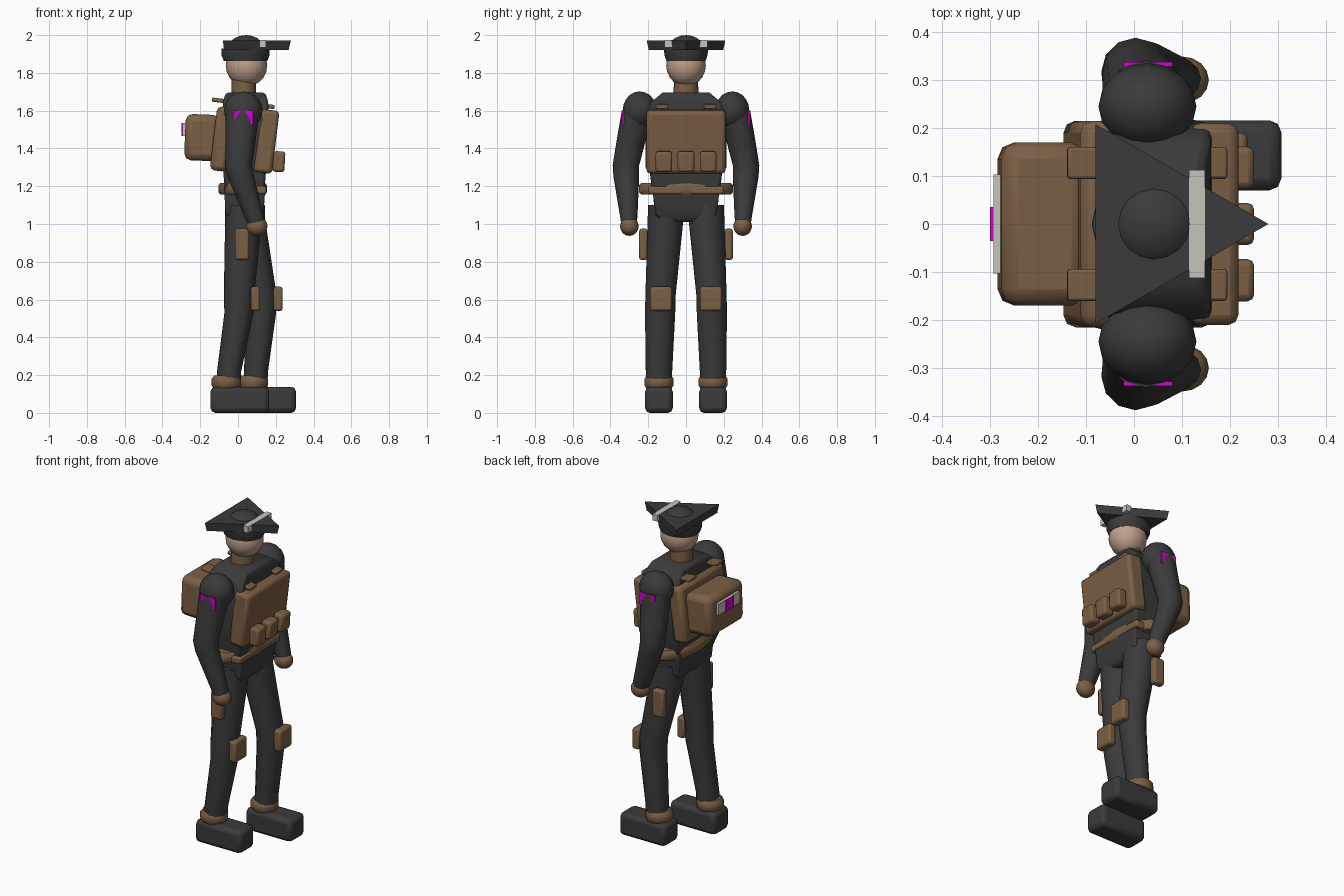
import bpy, bmesh, math
from mathutils import Vector

cube = bpy.data.objects.get("Cube")
if cube:
    bpy.data.objects.remove(cube, do_unlink=True)


def material(name, rgb):
    m = bpy.data.materials.new(name)
    m.use_nodes = True
    color = (*rgb, 1)
    m.diffuse_color = color
    bsdf = m.node_tree.nodes["Principled BSDF"]
    bsdf.inputs["Base Color"].default_value = color
    bsdf.inputs["Roughness"].default_value = 0.8
    return m


DARK = material("charcoal cloth", (0.043, 0.043, 0.043))
BROWN = material("brown leather", (0.2, 0.115, 0.058))
SKIN = material("skin", (0.52, 0.35, 0.26))
WHITE = material("off white", (0.56, 0.55, 0.5))
MAGENTA = material("magenta", (0.68, 0.0, 0.68))


def finish(name, bm, mat, bevel=0, smooth=40):
    bmesh.ops.recalc_face_normals(bm, faces=bm.faces)
    mesh = bpy.data.meshes.new(name)
    bm.to_mesh(mesh)
    bm.free()
    mesh.materials.append(mat)
    ob = bpy.data.objects.new(name, mesh)
    bpy.context.collection.objects.link(ob)
    if bevel:
        mod = ob.modifiers.new("Bevel", "BEVEL")
        mod.width, mod.segments = bevel, 2
        mod.limit_method, mod.angle_limit = "ANGLE", math.radians(40)
    bpy.ops.object.select_all(action="DESELECT")
    bpy.context.view_layer.objects.active = ob
    ob.select_set(True)
    if smooth:
        bpy.ops.object.shade_smooth_by_angle(angle=math.radians(smooth))
    return ob


def box(name, x, y, z, mat, bevel=0.012, tilt=0):
    """Box from (min, max) ranges, tilted about the y axis."""
    bm = bmesh.new()
    bmesh.ops.create_cube(bm, size=1)
    for v in bm.verts:
        v.co = Vector([c * (r[1] - r[0]) for c, r in zip(v.co, (x, y, z))])
    ob = finish(name, bm, mat, bevel, smooth=25)
    ob.location = [(r[0] + r[1]) / 2 for r in (x, y, z)]
    ob.rotation_euler.y = tilt
    return ob


def ball(name, center, radii, mat):
    bm = bmesh.new()
    bmesh.ops.create_uvsphere(bm, u_segments=16, v_segments=10, radius=1)
    for v in bm.verts:
        v.co = Vector([c * r for c, r in zip(v.co, radii)]) + Vector(center)
    return finish(name, bm, mat)


def loft(name, rings, mat, sides=12, bevel=0, phase=0.0):
    """Stack of horizontal rings given as (x, y, z, radius x, radius y)."""
    bm = bmesh.new()
    loops = []
    for x, y, z, rx, ry in rings:
        angles = [phase + math.tau * i / sides for i in range(sides)]
        loops.append([bm.verts.new((x + rx * math.cos(a), y + ry * math.sin(a), z))
                      for a in angles])
    for low, high in zip(loops, loops[1:]):
        for i in range(sides):
            j = (i + 1) % sides
            bm.faces.new((low[i], low[j], high[j], high[i]))
    bm.faces.new(loops[0])
    bm.faces.new(loops[-1])
    return finish(name, bm, mat, bevel)


def block(name, rings, mat, bevel):
    """Square-section loft, half sizes given as (x, z, half x, half y)."""
    r = math.sqrt(2)
    return loft(name, [(x, 0, z, hx * r, hy * r) for x, z, hx, hy in rings],
                mat, 4, bevel, math.pi / 4)


def span(c, half):
    return (c - half, c + half)


# Legs in mid stride: hip, knee and ankle x for each side
for side, s, hip, knee, ankle in (("right", -1, 0.03, 0.005, -0.05),
                                  ("left", 1, 0.045, 0.125, 0.092)):
    loft(side + "_leg", [
        (ankle, s * 0.143, 0.13, 0.063, 0.068),
        (ankle + 0.003, s * 0.143, 0.22, 0.064, 0.07),
        (knee, s * 0.137, 0.53, 0.077, 0.08),
        (knee, s * 0.135, 0.62, 0.08, 0.08),
        (hip, s * 0.108, 1.03, 0.098, 0.095),
        (hip, s * 0.105, 1.1, 0.098, 0.095)], DARK)
    box(side + "_boot", span(ankle + 0.06, 0.155), span(s * 0.143, 0.073),
        (0, 0.138), DARK, 0.025)
    loft(side + "_boot_cuff", [
        (ankle - 0.012, s * 0.143, z, r, r)
        for z, r in ((0.13, 0.066), (0.145, 0.078), (0.18, 0.078), (0.197, 0.064))], BROWN)
    box(side + "_knee_pad", span(knee + 0.087, 0.024), span(s * 0.132, 0.058),
        (0.54, 0.668), BROWN)
    box(side + "_thigh_pouch", span(0.022, 0.037), span(s * 0.226, 0.022),
        (0.81, 0.975), BROWN)

# Pelvis, belt and torso
block("pelvis", [(0.035, 1.01, 0.07, 0.125), (0.035, 1.05, 0.1, 0.165),
                 (0.035, 1.2, 0.11, 0.178)], DARK, 0.012)
loft("belt", [(0.025, 0, 1.155, 0.118, 0.236), (0.025, 0, 1.168, 0.128, 0.248),
              (0.025, 0, 1.205, 0.128, 0.248), (0.025, 0, 1.218, 0.118, 0.236)],
     BROWN, 16)
box("belt_front", (0.05, 0.15), (-0.2, 0.2), (1.158, 1.2), BROWN, 0.01)
block("torso", [(0.035, 1.18, 0.105, 0.18), (0.035, 1.3, 0.115, 0.195),
                (0.04, 1.56, 0.122, 0.21), (0.04, 1.645, 0.12, 0.185),
                (0.04, 1.695, 0.105, 0.125)], DARK, 0.014)

# Vest plates, straps and pouches
box("chest_plate", (0.1, 0.2), (-0.21, 0.21), (1.27, 1.605), BROWN, 0.02, 0.12)
box("back_plate", (-0.13, -0.04), (-0.215, 0.215), (1.28, 1.62), BROWN, 0.025, 0.12)
for side, s in (("right", -1), ("left", 1)):
    box(side + "_shoulder_strap", (-0.14, 0.195), span(s * 0.127, 0.033),
        (1.628, 1.65), BROWN, 0.006, 0.12)
for i, name in enumerate(("right", "middle", "left")):
    box(name + "_chest_pouch", (0.185, 0.248), span((i - 1) * 0.117, 0.044),
        (1.275, 1.385), BROWN, 0.014, 0.06)

# Backpack with its marker plates
box("backpack", (-0.281, -0.1), (-0.17, 0.17), (1.335, 1.58), BROWN, 0.035, 0.04)
box("backpack_panel", (-0.293, -0.275), (-0.103, 0.103), (1.465, 1.535), WHITE, 0)
box("backpack_marker", (-0.3, -0.292), (-0.035, 0.035), (1.465, 1.535), MAGENTA, 0)

# Arms
for side, s in (("right", -1), ("left", 1)):
    loft(side + "_arm", [
        (0.1, s * 0.302, 0.99, 0.044, 0.04),
        (0.085, s * 0.303, 1.04, 0.052, 0.046),
        (0.015, s * 0.316, 1.25, 0.07, 0.068),
        (0.003, s * 0.318, 1.31, 0.071, 0.07),
        (0.012, s * 0.295, 1.42, 0.078, 0.076),
        (0.025, s * 0.255, 1.6, 0.09, 0.085)], DARK)
    ball(side + "_shoulder", (0.028, s * 0.245, 1.602), (0.102, 0.09, 0.1), DARK)
    ball(side + "_hand", (0.1, s * 0.3, 0.988), (0.056, 0.049, 0.051), BROWN)
    box(side + "_armband_patch", (-0.022, 0.08), span(s * 0.333, 0.0048),
        (1.525, 1.6), MAGENTA, 0)

# Neck and head
loft("neck", [(0.03, 0, 1.65, 0.067, 0.067), (0.03, 0, 1.79, 0.063, 0.063)], BROWN, 16)
ball("head", (0.045, 0, 1.84), (0.11, 0.105, 0.112), SKIN)

# Three-cornered hat
loft("hat_band", [(0.04, 0, 1.862, 0.115, 0.103), (0.04, 0, 1.895, 0.128, 0.114),
                  (0.04, 0, 1.93, 0.127, 0.118)], DARK, 16)
loft("hat_brim", [(0.04, 0, 1.922, 0.228, 0.228), (0.04, 0, 1.972, 0.24, 0.24)], DARK, 3)
ball("hat_crown", (0.042, 0, 1.92), (0.1, 0.098, 0.08), DARK)
box("hat_bar", (0.115, 0.148), (-0.113, 0.113), (1.935, 1.973), WHITE, 0)
